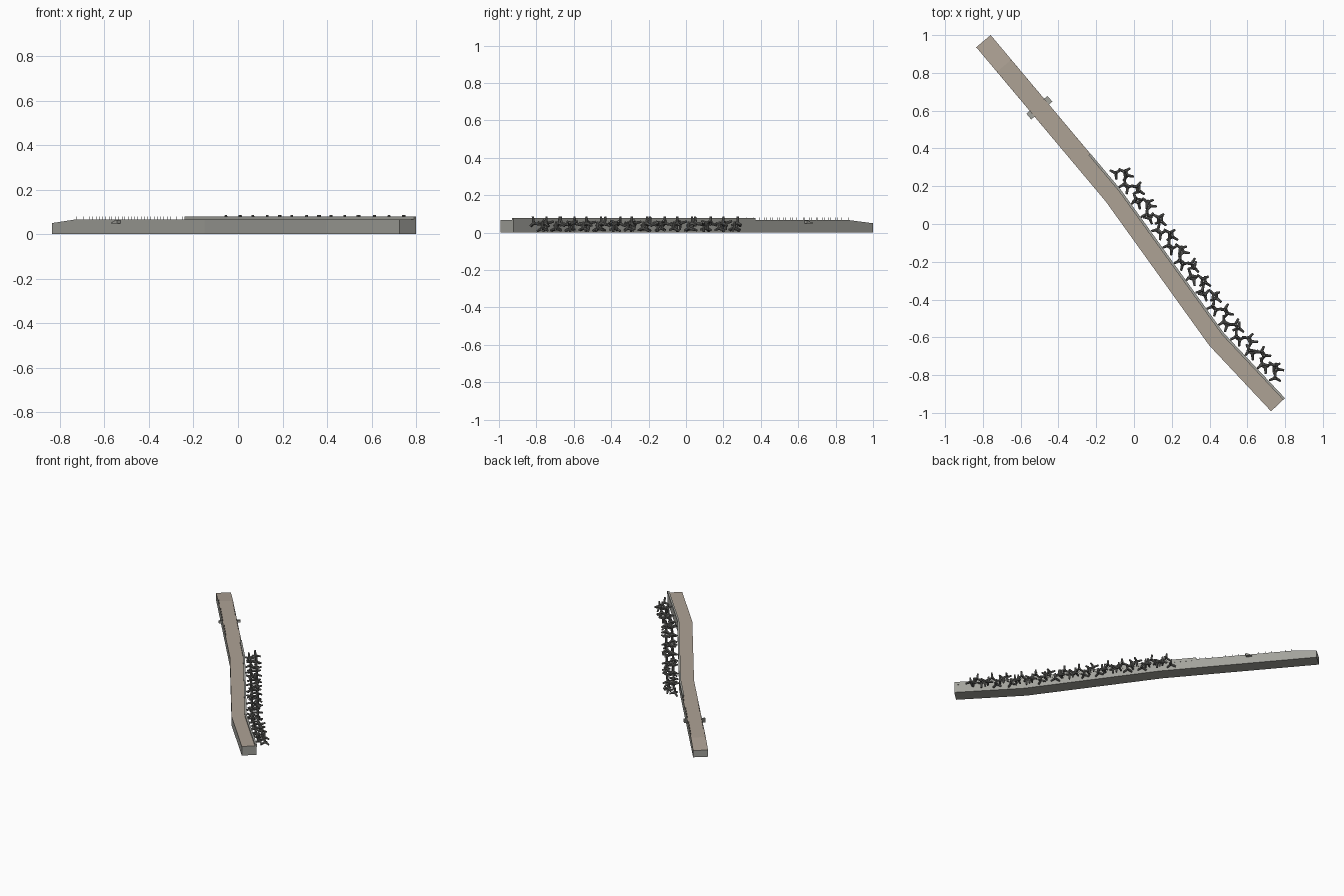
import bpy, bmesh, math, random
from mathutils import Vector, Matrix

if "Cube" in bpy.data.objects:
    bpy.data.objects.remove(bpy.data.objects["Cube"])

random.seed(4)
AXIS = [Vector(p) for p in ((-.797, .968), (-.11, .15), (.437, -.611), (.762, -.957))]
HALF, DECK, WALL = .05, .067, .079


def material(name, rgb):
    m = bpy.data.materials.new(name)
    m.diffuse_color = (*rgb, 1)
    m.use_nodes = True
    m.node_tree.nodes["Principled BSDF"].inputs["Base Color"].default_value = m.diffuse_color
    return m


PAVING = material("paving", (.42, .36, .30))
CONCRETE = material("concrete", (.36, .36, .33))
DARK = material("dark_concrete", (.17, .17, .16))


def finish(name, bm, *mats):
    bmesh.ops.recalc_face_normals(bm, faces=bm.faces)
    me = bpy.data.meshes.new(name)
    bm.to_mesh(me)
    bm.free()
    for m in mats:
        me.materials.append(m)
    ob = bpy.data.objects.new(name, me)
    bpy.context.collection.objects.link(ob)
    return ob


def normal(a, b):
    d = (b - a).normalized()
    return Vector((-d.y, d.x))


def offset(path, dist):
    """Mitred parallel of a path; positive is the seaward side."""
    out = []
    for i, p in enumerate(path):
        n1 = normal(path[max(i - 1, 0)], path[max(i, 1)])
        j = min(i, len(path) - 2)
        n2 = normal(path[j], path[j + 1])
        out.append(p + (n1 + n2) * dist / (1 + n1.dot(n2)))
    return out


def along(path, s):
    """Point and seaward normal at distance s."""
    for i, (a, b) in enumerate(zip(path, path[1:])):
        length = (b - a).length
        if s <= length or i == len(path) - 2:
            return a + (b - a) * (s / length), normal(a, b)
        s -= length


def ribbon(name, path, d0, d1, z0, tops, *mats):
    """Rectangular section swept along a path, top faces get the last material."""
    bm = bmesh.new()
    rings = []
    for a, b, z in zip(offset(path, d0), offset(path, d1), tops):
        rings.append([bm.verts.new((*q, h)) for q, h in ((a, z0), (b, z0), (b, z), (a, z))])
    for r, t in zip(rings, rings[1:]):
        for k in range(4):
            f = bm.faces.new((r[k], r[(k + 1) % 4], t[(k + 1) % 4], t[k]))
            f.material_index = len(mats) - 1 if k == 2 else 0
    bm.faces.new(rings[0])
    bm.faces.new(rings[-1])
    return finish(name, bm, *mats)


# pier body, ramped down at the landward end
ramp, _ = along(AXIS, .17)
ribbon("pier", [AXIS[0], ramp] + AXIS[1:], -HALF, HALF, 0, [.05] + [DECK] * 4, CONCRETE, PAVING)

# parapet along the seaward edge
start, _ = along(AXIS, .82)
ribbon("parapet", [start] + AXIS[1:], HALF - .012, HALF + .001, DECK - .01, [WALL] * 4, CONCRETE)

# thin edge posts on both sides of the open section
bm = bmesh.new()
for side in (-1, 1):
    s = .17
    while s < .81:
        p, n = along(AXIS, s)
        q = p + n * side * (HALF - .004)
        bmesh.ops.create_cone(bm, cap_ends=True, segments=6, radius1=.0013, radius2=.0013,
                              depth=.016, matrix=Matrix.Translation((*q, DECK + .005)))
        s += .045
finish("edge_posts", bm, DARK)

# boarding steps on either side
bm = bmesh.new()
for side in (-1, 1):
    for k in range(4):
        p, n = along(AXIS, .445 + k * .01)
        q = p + n * side * (HALF + .01)
        top = .053 + k * .004
        rot = Matrix.Rotation(math.atan2(n.y, n.x), 4, 'Z')
        bmesh.ops.create_cube(bm, size=1, matrix=Matrix.Translation((*q, (top + .049) / 2))
                              @ rot @ Matrix.Diagonal((.026, .01, top - .049, 1)))
finish("boarding_steps", bm, CONCRETE)

# tetrapod: four tapered legs
LEG = .036
bm = bmesh.new()
dirs = [Vector((0, 0, 1))]
for k in range(3):
    a = k * math.tau / 3
    dirs.append(Vector((math.cos(a) * .943, math.sin(a) * .943, -.333)))
for d in dirs:
    bmesh.ops.create_cone(bm, cap_ends=True, segments=8, radius1=.0085, radius2=.006, depth=LEG,
                          matrix=d.to_track_quat('Z', 'Y').to_matrix().to_4x4()
                          @ Matrix.Translation((0, 0, LEG / 2)))
bmesh.ops.create_icosphere(bm, subdivisions=1, radius=.009)
first = finish("tetrapod", bm, DARK)

# two staggered layers of tetrapods beside the parapet
line = offset(AXIS, HALF + .056)
COUNT = 28
for i in range(COUNT):
    for layer in (0, 1):
        s = .985 + 1.375 * (i + layer * .5) / (COUNT - .5)
        p, n = along(line, s)
        q = p + n * (.021 if (i + layer) % 2 else -.019)
        ob = first if i == layer == 0 else bpy.data.objects.new("tetrapod", first.data)
        if ob is not first:
            bpy.context.collection.objects.link(ob)
        flip = math.pi if (i + layer) % 3 == 2 else 0
        z = (.05 if layer else .024) + (.016 if flip and not layer else 0)
        ob.location = (*q, z)
        ob.rotation_euler = (flip + random.uniform(-.12, .12), random.uniform(-.12, .12),
                             math.atan2(n.y, n.x) + i * math.pi / 3 + random.uniform(-.4, .4))
